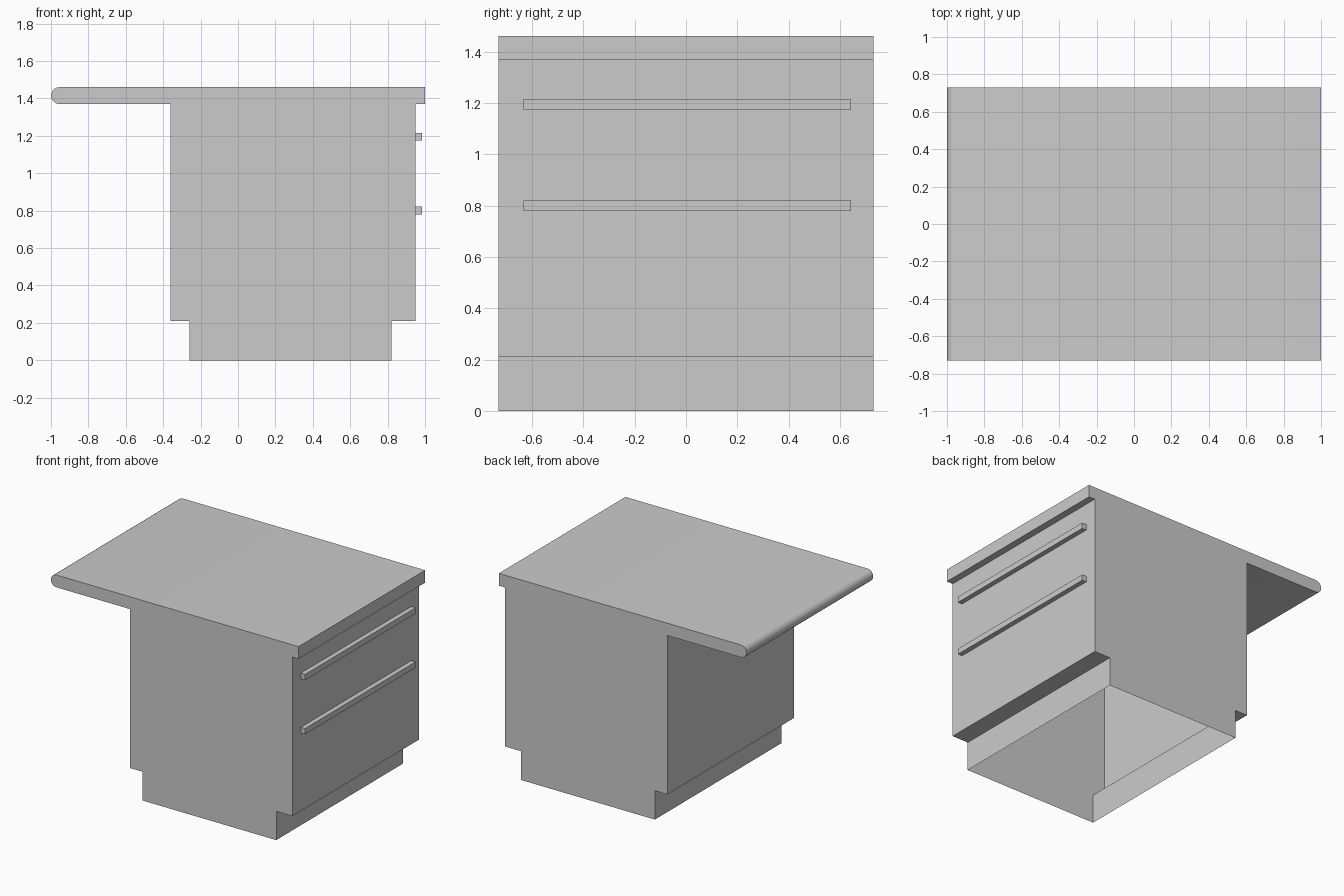
import bpy, bmesh, math

if "Cube" in bpy.data.objects:
    bpy.data.objects.remove(bpy.data.objects["Cube"])

HALF_DEPTH = 0.73
TOP_Z, UNDER_Z = 1.46, 1.37
BODY_LEFT, BODY_RIGHT = -0.36, 0.95
PLINTH_LEFT, PLINTH_RIGHT, PLINTH_Z = -0.26, 0.82, 0.21


def new_object(name, bm):
    mesh = bpy.data.meshes.new(name)
    bm.to_mesh(mesh)
    bm.free()
    obj = bpy.data.objects.new(name, mesh)
    bpy.context.collection.objects.link(obj)
    return obj


def rounded_edge(steps=10):
    """Half-round nose of the worktop overhang, from top to underside."""
    r = (TOP_Z - UNDER_Z) / 2
    angles = [math.pi / 2 + math.pi * i / steps for i in range(steps + 1)]
    return [(-1 + r + r * math.cos(a), UNDER_Z + r + r * math.sin(a)) for a in angles]


def extruded_shell(name, profile):
    """Extrude an x-z profile along y, leaving the closing floor edge open."""
    bm = bmesh.new()
    front, back = [[bm.verts.new((x, y, z)) for x, z in profile]
                   for y in (-HALF_DEPTH, HALF_DEPTH)]
    bm.faces.new(front)
    bm.faces.new(back[::-1])
    for i in range(len(profile) - 1):
        bm.faces.new((front[i + 1], front[i], back[i], back[i + 1]))
    return new_object(name, bm)


def box(name, low, high):
    bm = bmesh.new()
    bmesh.ops.create_cube(bm, size=1)
    for v in bm.verts:
        v.co = [h if c > 0 else l for c, l, h in zip(v.co, low, high)]
    return new_object(name, bm)


# Cabinet, plinth and overhanging worktop: one hollow shell, open underneath
profile = [
    (PLINTH_RIGHT, 0), (PLINTH_RIGHT, PLINTH_Z),
    (BODY_RIGHT, PLINTH_Z), (BODY_RIGHT, UNDER_Z),
    (1, UNDER_Z), (1, TOP_Z),
    *rounded_edge(),
    (BODY_LEFT, UNDER_Z), (BODY_LEFT, PLINTH_Z),
    (PLINTH_LEFT, PLINTH_Z), (PLINTH_LEFT, 0),
]
cabinet = extruded_shell("cabinet_with_worktop", profile)
bpy.context.view_layer.objects.active = cabinet
cabinet.select_set(True)
bpy.ops.object.shade_smooth_by_angle(angle=math.radians(30))

# Long drawer pulls on the right side
for name, z in (("upper_handle", 1.195), ("lower_handle", 0.80)):
    box(name, (BODY_RIGHT, -0.633, z - 0.021), (0.985, 0.642, z + 0.021))
